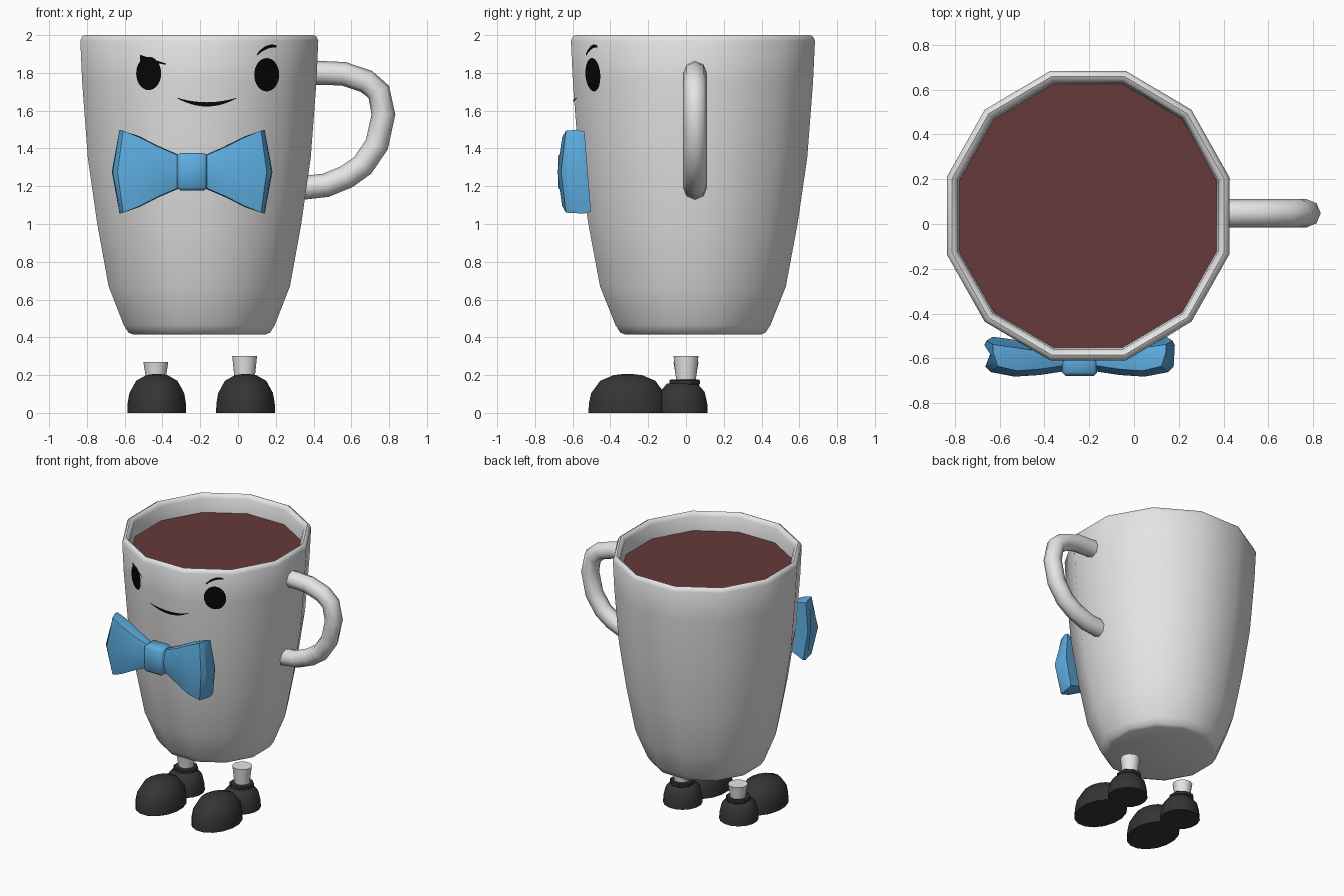
import bpy, bmesh, math
from math import cos, sin, pi, sqrt, radians

if "Cube" in bpy.data.objects:
    bpy.data.objects.remove(bpy.data.objects["Cube"])


def material(name, r, g, b):
    m = bpy.data.materials.new(name)
    m.use_nodes = True
    m.diffuse_color = (r, g, b, 1)
    bsdf = next(n for n in m.node_tree.nodes if n.type == "BSDF_PRINCIPLED")
    bsdf.inputs["Base Color"].default_value = (r, g, b, 1)
    bsdf.inputs["Roughness"].default_value = 0.6
    return m


CERAMIC = material("white ceramic", 0.78, 0.78, 0.78)
COCOA = material("cocoa brown", 0.135, 0.042, 0.042)
BLUE = material("bow blue", 0.11, 0.42, 0.75)
SHOE = material("shoe charcoal", 0.035, 0.035, 0.035)
INK = material("face black", 0.002, 0.002, 0.002)


def finish(name, bm, mat, angle=40, recalc=True):
    if recalc:
        bmesh.ops.recalc_face_normals(bm, faces=bm.faces)
    me = bpy.data.meshes.new(name)
    bm.to_mesh(me)
    bm.free()
    ob = bpy.data.objects.new(name, me)
    bpy.context.collection.objects.link(ob)
    me.materials.append(mat)
    bpy.ops.object.select_all(action="DESELECT")
    ob.select_set(True)
    bpy.context.view_layer.objects.active = ob
    if angle:
        bpy.ops.object.shade_smooth_by_angle(angle=radians(angle))
    return ob


def loft(name, rings, mat, angle=40):
    """Skin a list of equal-length point rings and cap both ends."""
    bm = bmesh.new()
    rows = [[bm.verts.new(p) for p in ring] for ring in rings]
    n = len(rows[0])
    for a, b in zip(rows, rows[1:]):
        for i in range(n):
            j = (i + 1) % n
            bm.faces.new((a[i], a[j], b[j], b[i]))
    bm.faces.new(rows[0])
    bm.faces.new(rows[-1])
    return finish(name, bm, mat, angle)


def lathe(name, profile, mat, centre, sx=1, sy=1, sides=12, angle=40):
    """Profile radii are measured to the flats of the polygon."""
    k = 1 / cos(pi / sides)
    rings = []
    for r, z in profile:
        turns = [(i + 0.5) * 2 * pi / sides for i in range(sides)]
        rings.append([(centre[0] + r * k * sx * cos(t),
                       centre[1] + r * k * sy * sin(t), z) for t in turns])
    return loft(name, rings, mat, angle)


# Cup body: outer wall, rounded rim, inner wall down to the drink
CX, CY, DEPTH = -0.205, 0.037, 1.025
outer = [(0.35, 0.415), (0.375, 0.425), (0.40, 0.465), (0.48, 0.67), (0.54, 1.0),
         (0.59, 1.35), (0.62, 1.75), (0.63, 1.97)]
inner = [(0.62, 1.993), (0.606, 2.0), (0.592, 1.993), (0.58, 1.97), (0.573, 1.84)]
lathe("cup", outer + inner, CERAMIC, (CX, CY), 1, DEPTH, 12, 45)
lathe("drink", [(0.573, 1.85), (0.574, 1.865)], COCOA, (CX, CY), 1, DEPTH)

# Handle tube
path = [(0.33, 1.80), (0.44, 1.80), (0.56, 1.795), (0.68, 1.755), (0.745, 1.70),
        (0.77, 1.58), (0.735, 1.42), (0.66, 1.31), (0.575, 1.25),
        (0.465, 1.205), (0.33, 1.19)]
curve = bpy.data.curves.new("handle_path", "CURVE")
curve.dimensions = "3D"
curve.bevel_depth = 0.063
curve.bevel_resolution = 2
curve.use_fill_caps = True
spline = curve.splines.new("POLY")
spline.points.add(len(path) - 1)
for p, (x, z) in zip(spline.points, path):
    p.co = (x, 0.048, z, 1)
tube = bpy.data.objects.new("handle_path", curve)
bpy.context.collection.objects.link(tube)
bpy.context.view_layer.update()
tube_mesh = bpy.data.meshes.new_from_object(
    tube.evaluated_get(bpy.context.evaluated_depsgraph_get()))
bm = bmesh.new()
bm.from_mesh(tube_mesh)
bpy.data.objects.remove(tube)
bpy.data.meshes.remove(tube_mesh)
finish("handle", bm, CERAMIC, 50)


# Bow tie: two mirrored cushion-shaped wings and a knot
BX, BZ = -0.243, 1.277


def wing(name, side):
    rings = []
    # distance, half height, front y, back y, end bulge, back flare
    for d, h, yf, yb, bulge, flare in (
            (0.06, 0.08, -0.65, -0.57, 0, 0), (0.18, 0.132, -0.668, -0.55, 0, 0),
            (0.28, 0.183, -0.675, -0.535, 0.01, 0), (0.365, 0.217, -0.655, -0.52, 0.03, 0.02),
            (0.385, 0.185, -0.63, -0.54, 0.035, 0.005)):
        ring = []
        for f in (-1, 0, 1):
            ring.append((BX + side * (d + bulge * (1 - abs(f))),
                         yf + 0.02 * abs(f) - 0.006 * (f == 0), BZ + f * h))
        for f in (1, 0.95, 0, -0.95, -1):
            rim = 0.035 if abs(f) == 1 else 0
            ring.append((BX + side * (d + flare + bulge * (1 - abs(f))),
                         yb - 0.018 * f - rim, BZ + f * (h + 0.005)))
        rings.append(ring)
    loft(name, rings, BLUE, 30)


wing("bow_wing_left", 1)
wing("bow_wing_right", -1)
knot = bmesh.new()
bmesh.ops.create_cube(knot, size=1)
for v in knot.verts:
    v.co = (BX + v.co.x * 0.158, -0.615 + v.co.y * 0.125, BZ + v.co.z * 0.2)
bmesh.ops.bevel(knot, geom=knot.edges[:], offset=0.016, segments=1, affect="EDGES")
finish("bow_knot", knot, BLUE, 50)


# Face plates that follow the cup wall
def wall_y(x, z):
    for (r0, z0), (r1, z1) in zip(outer, outer[1:]):
        if z0 <= z <= z1:
            a = r0 + (r1 - r0) * (z - z0) / (z1 - z0)
    d = abs(x - CX)
    w = min((a - d * sin(t)) / cos(t) for t in (0, pi / 6, pi / 3))
    return CY - w * DEPTH - 0.005


def plate(name, x0, x1, low, high, cols=16):
    """Strip between two height functions of u, which runs from -1 to 1."""
    bm = bmesh.new()
    rows = []
    for i in range(cols + 1):
        u = -cos(pi * i / cols)
        x = (x0 + x1) / 2 + u * (x1 - x0) / 2
        lo, hi = low(u), high(u) + 0.0005
        zs = [lo + (hi - lo) * k / 4 for k in range(5)]
        rows.append([bm.verts.new((x, wall_y(x, z), z)) for z in zs])
    for a, b in zip(rows, rows[1:]):
        for k in range(4):
            bm.faces.new((a[k], b[k], b[k + 1], a[k + 1]))
    finish(name, bm, INK, 0, recalc=False)


def eye(name, x, z):
    def half(u):
        return 0.088 * sqrt(max(0, 1 - u * u))
    plate(name, x - 0.066, x + 0.066, lambda u: z - half(u), lambda u: z + half(u))


eye("eye_right", -0.473, 1.797)
eye("eye_left", 0.152, 1.79)
plate("brow_right", -0.52, -0.38,
      lambda u: 1.855 - 0.012 * u, lambda u: 1.872 - 0.024 * u)
plate("brow_left", 0.10, 0.205,
      lambda u: 1.926 + 0.022 * u - 0.014 * u * u,
      lambda u: 1.944 + 0.022 * u - 0.022 * u * u)
plate("mouth", -0.322, -0.007,
      lambda u: 1.622 + 0.044 * u * u, lambda u: 1.644 + 0.024 * u * u)

# Shoes and short legs
toe = [(1, 0), (0.99, 0.05), (0.93, 0.105), (0.7, 0.17), (0.36, 0.2), (0.1, 0.206)]
heel = [(1, 0), (0.98, 0.05), (0.88, 0.11), (0.6, 0.155)]
for side, x, top in (("left", 0.04, 0.30), ("right", -0.43, 0.27)):
    lathe("shoe_toe_" + side, toe, SHOE, (x, -0.308), 0.156, 0.208, 16, 60)
    lathe("shoe_heel_" + side, heel, SHOE, (x, -0.02), 0.133, 0.135, 16, 60)
    lathe("shoe_cuff_" + side, [(0.072, 0.145), (0.08, 0.153), (0.08, 0.172), (0.074, 0.177)],
          SHOE, (x - 0.003, -0.007), 1, 1, 8, 30)
    lathe("leg_" + side, [(0.05, 0.15), (0.055, 0.2), (0.066, top)], CERAMIC, (x - 0.005, 0))
